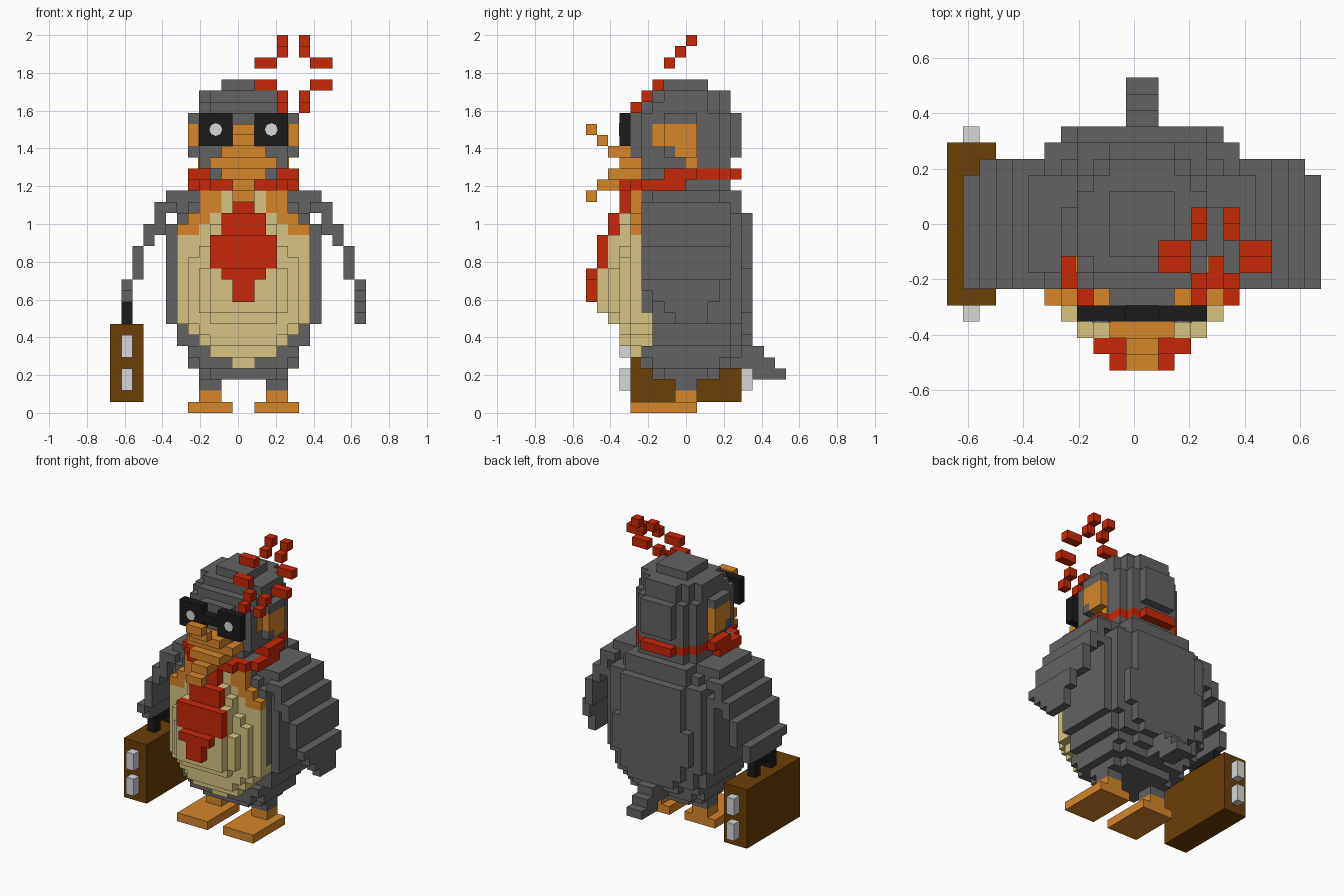
import bpy, bmesh, math
from mathutils import Matrix

if "Cube" in bpy.data.objects:
    bpy.data.objects.remove(bpy.data.objects["Cube"])

V = 1 / 17          # edge of one block
MID = 12            # block column of the body's mirror plane


def material(name, rgb):
    m = bpy.data.materials.new(name)
    m.use_nodes = True
    m.diffuse_color = (*rgb, 1)
    bsdf = next(n for n in m.node_tree.nodes if n.type == 'BSDF_PRINCIPLED')
    bsdf.inputs["Base Color"].default_value = (*rgb, 1)
    return m


GREY = material("dark grey", (0.123, 0.123, 0.123))
TAN = material("tan", (0.67, 0.55, 0.23))
ORANGE = material("orange", (0.67, 0.238, 0.022))
RED = material("red", (0.57, 0.021, 0.002))
BROWN = material("brown", (0.145, 0.05, 0.002))
BLACK = material("black", (0.011, 0.011, 0.011))
SILVER = material("light grey", (0.68, 0.68, 0.68))


def part(name, mat, boxes):
    """Boxes are (x0, x1, y0, y1, z0, z1) in block units."""
    bm = bmesh.new()
    for x0, x1, y0, y1, z0, z1 in boxes:
        centre = ((x0 + x1) / 2 - 11.5, (y0 + y1) / 2 - 9, (z0 + z1) / 2)
        mat4 = (Matrix.Scale(V, 4) @ Matrix.Translation(centre)
                @ Matrix.Diagonal((x1 - x0, y1 - y0, z1 - z0, 1)))
        bmesh.ops.create_cube(bm, size=1, matrix=mat4)
    me = bpy.data.meshes.new(name)
    bm.to_mesh(me)
    bm.free()
    me.materials.append(mat)
    ob = bpy.data.objects.new(name, me)
    bpy.context.collection.objects.link(ob)
    return ob


def flip(boxes):
    return [(2 * MID - b[1], 2 * MID - b[0], *b[2:]) for b in boxes]


def pair(boxes):
    return boxes + flip(boxes)


def centred(slabs):
    """Slabs are (half width, y0, y1, z0, z1)."""
    return [(MID - h, MID + h, *rest) for h, *rest in slabs]


# feet and legs
part("feet", ORANGE, pair([(13, 17, 4, 10, 0, 1), (14, 16, 8, 10, 1, 2)]))
part("legs", GREY, pair([(14, 16, 8, 10, 2, 3)]))

# body, stacked as stepped slabs
part("body", GREY, centred([
    (4, 7, 11, 3, 4), (3, 6, 12, 3, 4),
    (5, 6, 12, 4, 5), (4, 5, 13, 4, 5),
    (5, 5, 13, 5, 6), (3, 13, 14, 5, 6),
    (6, 6, 13, 6, 8), (5, 6, 14, 6, 8),
    (7, 6, 13, 8, 17), (6, 6, 14, 8, 9), (6, 5, 14, 9, 18),
    (5, 14, 15, 9, 13), (4, 14, 15, 7, 18), (3, 14, 15, 6, 7),
    (6, 6, 12, 18, 19), (5, 5, 13, 18, 19), (4, 13, 14, 18, 20),
    (5, 6, 12, 19, 20), (4, 5, 13, 19, 20),
    (4, 5, 12, 20, 21), (3, 12, 13, 20, 21)]))
part("tail", GREY, centred([(1, 14, 16, 5, 6), (1, 13, 17, 4, 5), (1, 15, 18, 3, 4)]))

# belly, layers from the body forward
part("belly", TAN, centred([
    (4, 5, 6, 6, 7), (5, 5, 6, 7, 8), (6, 5, 6, 8, 9),
    (1, 4.9, 5, 4, 5), (3, 4, 5, 5, 6), (4, 4, 5, 6, 7), (5, 4, 5, 7, 8),
    (6, 4, 5, 8, 16), (4, 4, 5, 16, 17), (3, 4, 5, 17, 18), (2, 4, 5, 18, 20),
    (3, 3, 4, 6, 17), (4, 3, 4, 7, 15), (5, 3, 4, 8, 14), (2, 3, 4, 17, 18),
    (3, 2, 3, 8, 16), (4, 2, 3, 9, 13),
    (3, 1, 2, 9, 13)]))
part("breast_patches", ORANGE, pair([
    (16, 18, 4, 5, 16, 17), (15, 17, 4, 5, 17, 18), (14, 16, 4, 5, 18, 20)]))

# arms, stepping outward as they go down
upper_arm = [(17, 19, 6, 12, 19, 20), (18, 20, 5, 13, 18, 19), (19, 20, 5, 13, 17, 18),
             (19, 21, 5, 13, 16, 17), (20, 21, 5, 13, 15, 16),
             (21, 22, 5, 13, 12, 15), (22, 23, 5, 12, 11, 12), (22, 23, 6, 12, 10, 11)]
part("left_arm", GREY, upper_arm + [(22, 23, 7, 11, 9, 10), (22, 23, 8, 11, 8, 9)])
part("right_arm", GREY, flip(upper_arm))

# head, with rounded corners at the back and top
part("head", GREY, centred([
    (3, 5, 12, 21, 22), (2, 12, 13, 21, 22),
    (4, 5, 12, 22, 27), (3, 12, 13, 22, 27), (2, 4, 5, 23, 27), (2, 13, 14, 23, 27),
    (4, 6, 11, 27, 28), (3, 5, 12, 27, 28), (2, 12, 13, 27, 29),
    (4, 7, 11, 28, 29), (3, 6, 12, 28, 29), (2, 7, 11, 29, 30)]))
part("head_sides", GREY, pair([(16, 17, 7, 10, 26, 27), (16, 17, 7, 8, 23, 24)]))
part("cheeks", ORANGE, pair([
    (16, 17, 7, 10, 24, 26), (16, 16.1, 6, 7, 24, 26),
    (16, 17, 8, 10, 23, 24), (16, 16.1, 9, 10, 22, 23)]))

# open beak, tips curling up and down
part("beak", ORANGE, centred([
    (1, 0, 1, 25, 26), (1, 1, 2, 24, 25), (2, 2, 4, 23, 24),
    (3, 3, 5, 22, 23), (2, 2, 5, 21, 22), (1, 1, 3, 20, 21), (1, 0, 1, 19, 20)]))

# glasses with round glints
part("glasses", BLACK, pair([(13, 16, 3, 4, 24, 27)]) + centred([(1, 3, 4, 25, 26)]))
for side, u in (("left", 14.5), ("right", 9.5)):
    bpy.ops.mesh.primitive_cylinder_add(
        vertices=8, radius=0.58 * V, depth=0.004,
        location=((u - 11.5) * V, -6 * V - 0.001, 25.5 * V),
        rotation=(math.pi / 2, 0, 0))
    glint = bpy.context.object
    glint.name = side + "_glint"
    glint.data.materials.append(SILVER)

# collar: low at the front, high at the back
part("collar", RED, pair([
    (16, 17, 5, 9, 20, 21), (15, 16, 4, 5, 20, 21), (12, 15, 3, 5, 20, 21),
    (16, 17, 7, 10, 21, 22), (15, 16, 7, 12, 21, 22),
    (14, 15, 12, 13, 21, 22), (12, 14, 13, 14, 21, 22)]))
part("necktie", RED, centred([
    (1, 3, 4, 18, 20), (2, 2, 3, 16, 18), (3, 1, 2, 13, 16),
    (2, 0, 1, 12, 13), (1, 0, 1, 10, 12)]))

# blossom of loose petals, leaning back over the left of the head
petals = []
for u in (15, 17):
    for v, w in ((9, 33), (8, 32), (5, 28), (4, 27)):
        petals.append((u, u + 1, v, v + 1, w, w + 1))
for u in (13, 18):
    for v, w in ((7, 31), (6, 29)):
        petals.append((u, u + 2, v, v + 1, w, w + 1))
part("blossom", RED, petals)

# carrying case in the right hand
part("case", BROWN, [(0, 3, 4, 14, 1, 8)])
part("case_clasps", SILVER, [(1, 2, v, v + 1, w, w + 2) for v in (3, 14) for w in (2, 5)])
part("case_handle", BLACK, [(1, 2, 7, 11, 9, 10), (1, 2, 7, 8, 8, 9), (1, 2, 10, 11, 8, 9)])
